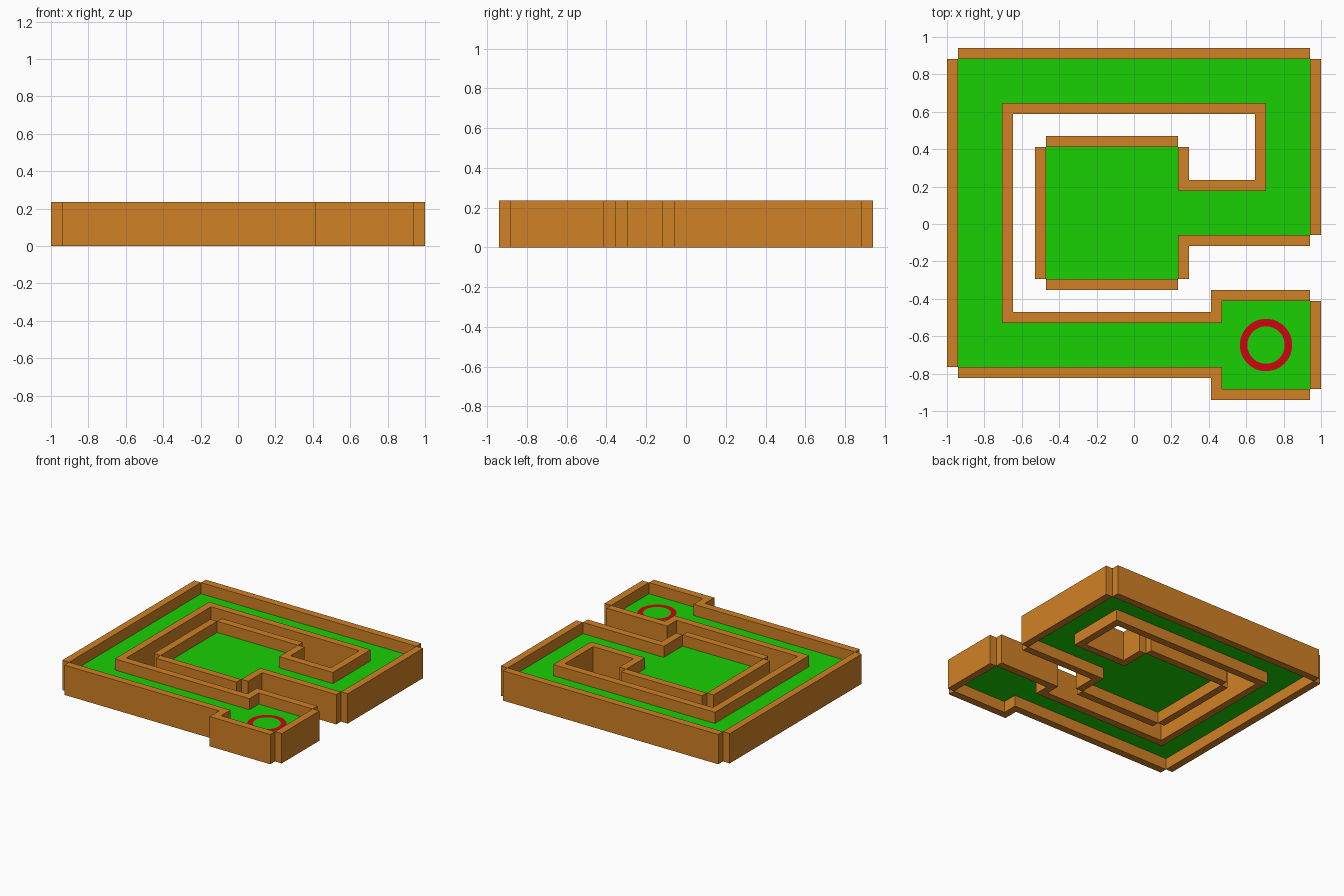
import bpy, bmesh
from math import cos, sin, tau
from mathutils import Vector

if "Cube" in bpy.data.objects:
    bpy.data.objects.remove(bpy.data.objects["Cube"])

U = 1 / 17            # wall thickness module
WALL_H, FLOOR_Z0, FLOOR_Z1 = 4, 1.5, 2.5


def material(name, rgb):
    m = bpy.data.materials.new(name)
    m.diffuse_color = (*rgb, 1)
    m.use_nodes = True
    m.node_tree.nodes["Principled BSDF"].inputs["Base Color"].default_value = m.diffuse_color
    return m


def finish(bm, name, mat):
    bmesh.ops.recalc_face_normals(bm, faces=bm.faces)
    mesh = bpy.data.meshes.new(name)
    bm.to_mesh(mesh)
    bm.free()
    mesh.materials.append(mat)
    obj = bpy.data.objects.new(name, mesh)
    bpy.context.collection.objects.link(obj)
    return obj


def prism(name, outline, z0, z1, mat):
    """Extrude a plan outline (in modules) from z0 to z1."""
    bm = bmesh.new()
    face = bm.faces.new([bm.verts.new((x * U, y * U, z0 * U)) for x, y in outline])
    ext = bmesh.ops.extrude_face_region(bm, geom=[face])
    verts = [v for v in ext["geom"] if isinstance(v, bmesh.types.BMVert)]
    bmesh.ops.translate(bm, verts=verts, vec=(0, 0, (z1 - z0) * U))
    return finish(bm, name, mat)


wood = material("wood", (0.63, 0.22, 0.018))
turf = material("turf", (0.01, 0.63, 0.001))
red = material("red", (0.63, 0.001, 0.006))

# Turf: one spiral lane from the inner room to the target bay, counter-clockwise
lane = [Vector(p) for p in [
    (-8, -5), (4, -5), (4, -1), (16, -1), (16, 15), (-16, 15), (-16, -13),
    (8, -13), (8, -15), (16, -15), (16, -7), (8, -7), (8, -9), (-12, -9),
    (-12, 11), (12, 11), (12, 3), (4, 3), (4, 7), (-8, 7)]]
prism("lane_floor", lane, FLOOR_Z0, FLOOR_Z1, turf)

# Walls: follow the lane outline on its outside, breaking at open outer corners
mitred = {(8, -15), (8, -7)}      # outer corners that are closed


def outward(a, b):
    d = (b - a).normalized()
    return Vector((d.y, -d.x))


runs, run = [], [lane[0]]
for i in range(1, len(lane) + 1):
    a, p, b = lane[i - 1], lane[i % len(lane)], lane[(i + 1) % len(lane)]
    run.append(p)
    outer_corner = (p - a).cross(b - p) > 0
    if outer_corner and (round(p.x), round(p.y)) not in mitred:
        runs.append(run)
        run = [p]

for k, run in enumerate(runs, 1):
    normals = [outward(a, b) for a, b in zip(run, run[1:])]
    offset = [run[0] + normals[0]]
    offset += [p + n + m for p, n, m in zip(run[1:-1], normals, normals[1:])]
    offset.append(run[-1] + normals[-1])
    prism(f"wall_{k}", run + offset[::-1], 0, WALL_H, wood)

# Target ring lying on the turf of the end bay
bm = bmesh.new()
N, z = 48, FLOOR_Z1 * U + 0.002
loops = [[bm.verts.new((12 * U + r * cos(tau * i / N), -11 * U + r * sin(tau * i / N), z))
          for i in range(N)] for r in (0.1, 0.14)]
for i in range(N):
    j = (i + 1) % N
    bm.faces.new((loops[0][i], loops[1][i], loops[1][j], loops[0][j]))
finish(bm, "target_ring", red)
